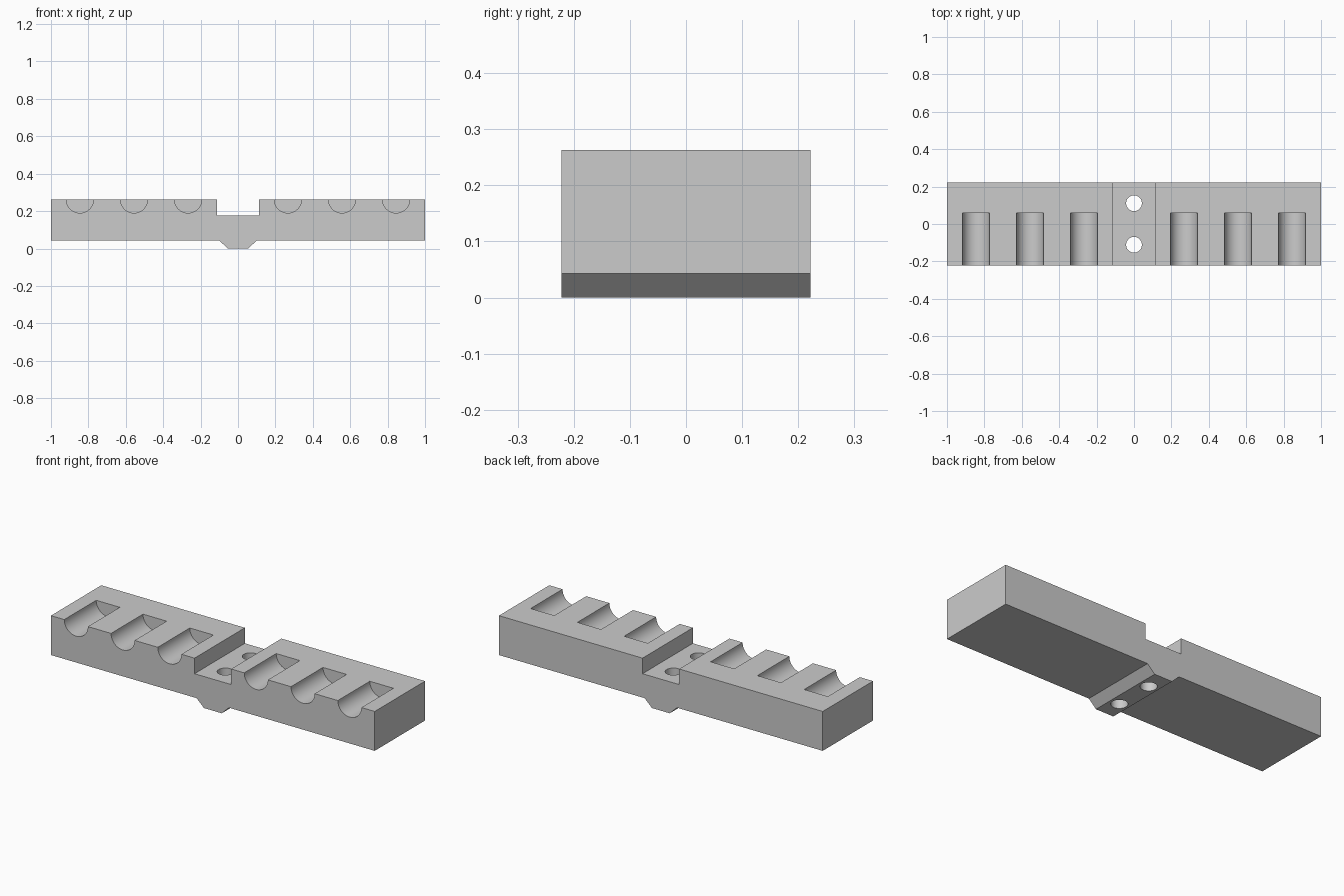
import bpy, bmesh, math
from mathutils import Matrix

cube = bpy.data.objects.get("Cube")
if cube:
    bpy.data.objects.remove(cube, do_unlink=True)

HALF_DEPTH = 0.222
TOP, NOTCH_FLOOR, BAR_BOTTOM = 0.263, 0.176, 0.043

grey = bpy.data.materials.new("light_grey")
grey.use_nodes = True
grey.diffuse_color = (0.6, 0.6, 0.6, 1)
grey.node_tree.nodes["Principled BSDF"].inputs["Base Color"].default_value = (0.6, 0.6, 0.6, 1)


def make_object(name, bm):
    bmesh.ops.recalc_face_normals(bm, faces=bm.faces)
    mesh = bpy.data.meshes.new(name)
    bm.to_mesh(mesh)
    bm.free()
    mesh.materials.append(grey)
    obj = bpy.data.objects.new(name, mesh)
    bpy.context.collection.objects.link(obj)
    return obj


def add_cylinder(bm, radius, length, matrix):
    bmesh.ops.create_cone(bm, cap_ends=True, segments=64, radius1=radius,
                          radius2=radius, depth=length, matrix=matrix)


# Bar with central notch on top and tapered foot below: mirrored half profile
half = [(0.055, 0), (0.1, BAR_BOTTOM), (1, BAR_BOTTOM), (1, TOP),
        (0.113, TOP), (0.113, NOTCH_FLOOR)]
profile = half + [(-x, z) for x, z in reversed(half)]
bm = bmesh.new()
front = bm.faces.new([bm.verts.new((x, -HALF_DEPTH, z)) for x, z in profile])
extruded = bmesh.ops.extrude_face_region(bm, geom=[front])["geom"]
bmesh.ops.translate(bm, vec=(0, 2 * HALF_DEPTH, 0),
                    verts=[v for v in extruded if isinstance(v, bmesh.types.BMVert)])
holder = make_object("slotted_holder_bar", bm)

# Cutters: six half-round grooves open to the front, two vertical screw holes
bm = bmesh.new()
groove_back, groove_front = 0.06, -0.3
lie_along_y = Matrix.Rotation(math.pi / 2, 4, 'X')
for side in (-1, 1):
    for x in (0.267, 0.556, 0.845):
        centre = Matrix.Translation((side * x, (groove_back + groove_front) / 2, TOP))
        add_cylinder(bm, 0.073, groove_back - groove_front, centre @ lie_along_y)
    add_cylinder(bm, 0.042, 0.6, Matrix.Translation((0, side * 0.111, 0.1)))
cutter = make_object("groove_and_hole_cutter", bm)
cutter.hide_render = True

# Cut, then discard the cutter
cut = holder.modifiers.new("cut_grooves_and_holes", 'BOOLEAN')
cut.operation = 'DIFFERENCE'
cut.solver = 'EXACT'
cut.object = cutter
bpy.ops.object.select_all(action='DESELECT')
holder.select_set(True)
bpy.context.view_layer.objects.active = holder
bpy.ops.object.modifier_apply(modifier=cut.name)
bpy.data.objects.remove(cutter, do_unlink=True)

# Smooth round walls, crisp edges
bpy.ops.object.shade_smooth_by_angle(angle=math.radians(30))
